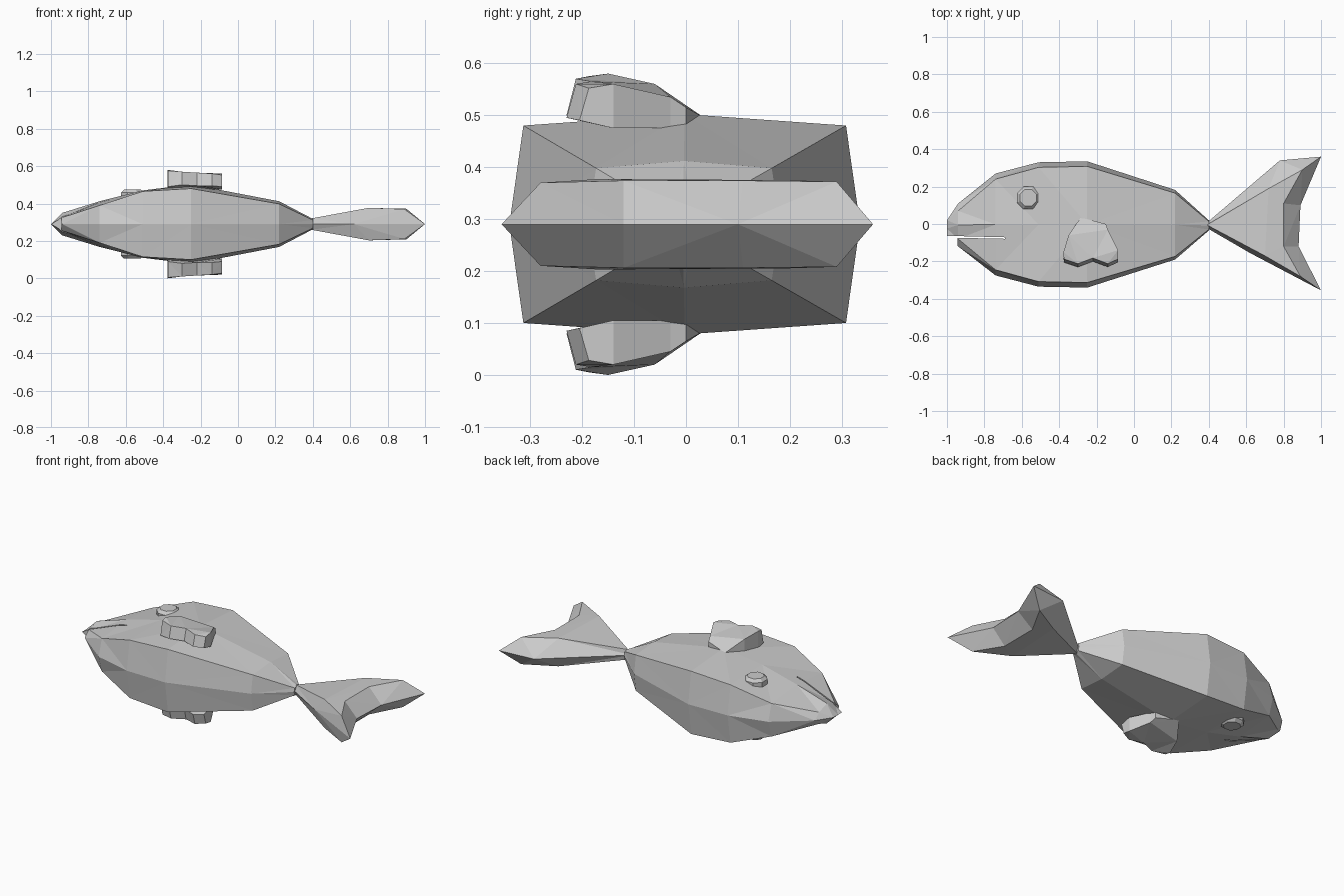
import bpy, bmesh, math
from mathutils import Matrix

if "Cube" in bpy.data.objects:
    bpy.data.objects.remove(bpy.data.objects["Cube"])

MID = 0.29  # height of the symmetry plane


def finish(bm, name):
    bmesh.ops.remove_doubles(bm, verts=bm.verts, dist=1e-4)
    bmesh.ops.dissolve_degenerate(bm, edges=bm.edges, dist=1e-5)
    bmesh.ops.triangulate(bm, faces=[f for f in bm.faces if len(f.verts) > 3])
    bmesh.ops.recalc_face_normals(bm, faces=bm.faces)
    me = bpy.data.meshes.new(name)
    bm.to_mesh(me)
    bm.free()
    ob = bpy.data.objects.new(name, me)
    bpy.context.collection.objects.link(ob)
    ob.location.z = MID
    return ob


def loft(name, rings, caps=(True, True)):
    bm = bmesh.new()
    rows = [[bm.verts.new(p) for p in r] for r in rings]
    n = len(rows[0])
    for a, b in zip(rows, rows[1:]):
        for i in range(n):
            j = (i + 1) % n
            bm.faces.new((a[i], a[j], b[j], b[i]))
    if caps[0]:
        bm.faces.new(rows[0])
    if caps[1]:
        bm.faces.new(rows[-1])
    return finish(bm, name)


# Body: boxy cross-sections (x, top, bottom, inset, edge half-depth, centre half-depth)
sections = [
    (-1.00, 0.02, -0.07, 0.000, 0.000, 0.000),
    (-0.94, 0.11, -0.12, 0.040, 0.035, 0.060),
    (-0.74, 0.27, -0.275, 0.030, 0.100, 0.122),
    (-0.51, 0.33, -0.335, 0.027, 0.175, 0.180),
    (-0.25, 0.335, -0.34, 0.027, 0.190, 0.212),
    (0.22, 0.182, -0.19, 0.017, 0.108, 0.122),
    (0.40, 0.020, -0.035, 0.006, 0.022, 0.028),
]
rings = []
for x, t, b, d, h, c in sections:
    m = (t + b) / 2
    half = [(b + d, h), (m, c), (t - d, h)]
    rings.append([(x, b, 0)] + [(x, y, z) for y, z in half]
                 + [(x, t, 0)] + [(x, y, -z) for y, z in reversed(half)])
body = loft("body", rings, (False, True))

# Mouth slit, with the lower jaw set back
slit = [(-1.05, -0.062), (-0.69, -0.071), (-0.69, -0.079),
        (-0.945, -0.074), (-0.945, -0.13), (-1.05, -0.13)]
cutter = loft("mouth_cutter", [[(x, y, z) for x, y in slit] for z in (-0.3, 0.3)])
cutter.hide_render = True
cutter.hide_set(True)
cut = body.modifiers.new("mouth", 'BOOLEAN')
cut.operation = 'DIFFERENCE'
cut.solver = 'EXACT'
cut.object = cutter

# Tail: rim on the mid plane, raised plate on both sides
rim = [(0.37, -0.01), (0.78, 0.34), (1.0, 0.36), (0.89, 0.10),
       (0.88, -0.12), (1.0, -0.355), (0.62, -0.155)]
plate = [(0.39, -0.005, 0.03), (0.72, 0.19, 0.085), (0.90, 0.29, 0.082), (0.80, 0.11, 0.084),
         (0.80, -0.12, 0.084), (0.89, -0.28, 0.080), (0.70, -0.17, 0.087)]
loft("tail", [plate, [(x, y, 0) for x, y in rim], [(x, y, -z) for x, y, z in plate]])

# Side fins: curved slabs with a notched end (x, y, underside, top)
fin = [(-0.285, 0.035, 0.195, 0.205), (-0.35, -0.06, 0.185, 0.27), (-0.377, -0.15, 0.185, 0.29),
       (-0.375, -0.205, 0.200, 0.285), (-0.30, -0.230, 0.210, 0.280), (-0.22, -0.200, 0.205, 0.275),
       (-0.14, -0.230, 0.205, 0.270), (-0.085, -0.205, 0.200, 0.262), (-0.085, -0.14, 0.185, 0.270),
       (-0.14, -0.03, 0.185, 0.245), (-0.15, 0.0, 0.190, 0.225)]
for side, s in (("upper", 1), ("lower", -1)):
    under = [(x, y, s * lo) for x, y, lo, hi in fin]
    over = [(x, y + (0.018 if y < -0.18 else 0), s * hi) for x, y, lo, hi in fin]
    loft(side + "_fin", [under, over])

    # Eye: bevelled octagonal button
    eye = []
    for r, z in ((0.066, 0.12), (0.066, 0.168), (0.048, 0.185)):
        eye.append([(-0.565 + r * math.cos(math.pi * (i + 0.5) / 4),
                     0.14 + r * math.sin(math.pi * (i + 0.5) / 4), s * z) for i in range(8)])
    loft(side + "_eye", eye)
